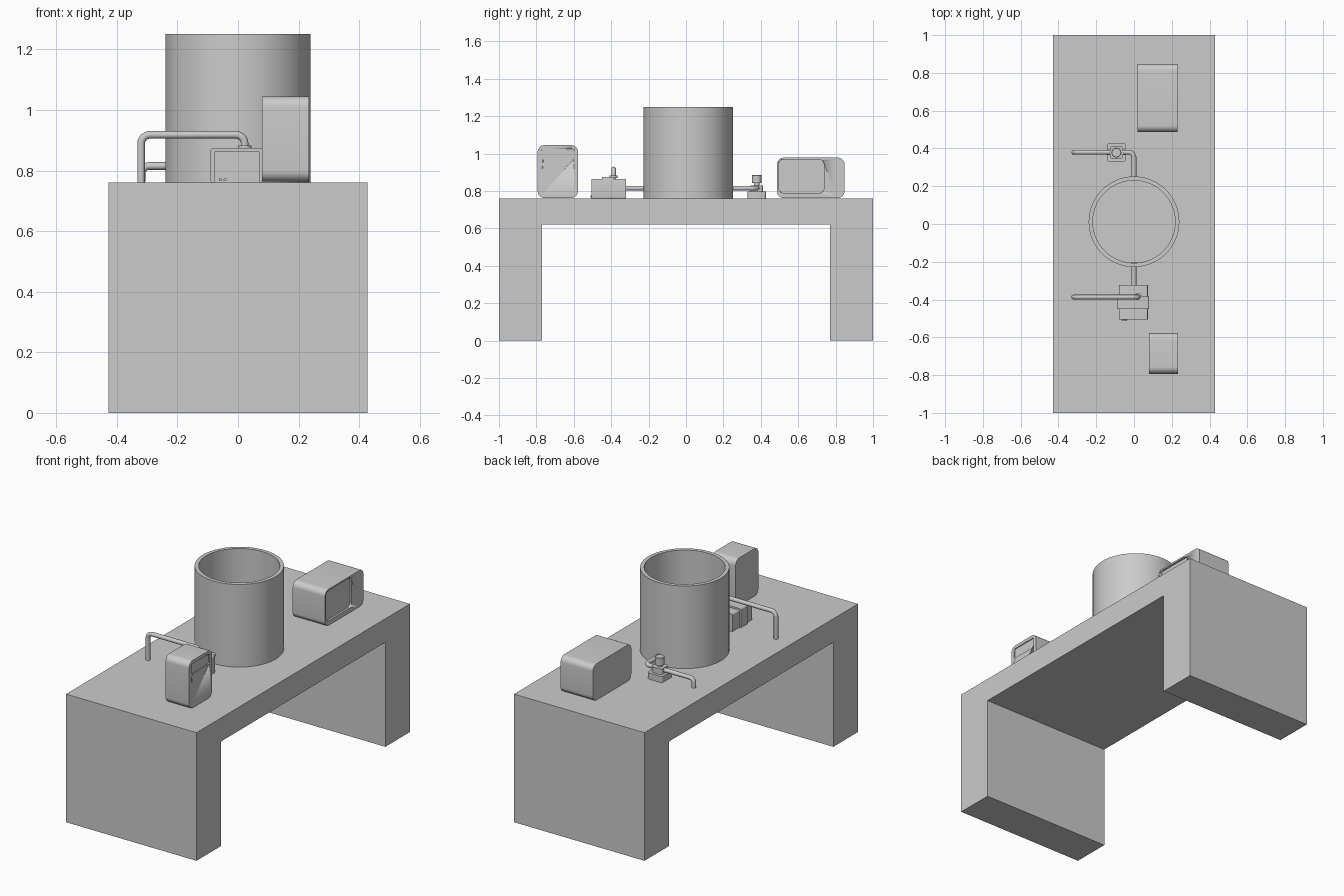
import bpy, bmesh, math
from mathutils import Vector

if "Cube" in bpy.data.objects:
    bpy.data.objects.remove(bpy.data.objects["Cube"])


def finish(name, bm, smooth=True):
    bmesh.ops.recalc_face_normals(bm, faces=bm.faces)
    me = bpy.data.meshes.new(name)
    bm.to_mesh(me)
    bm.free()
    ob = bpy.data.objects.new(name, me)
    bpy.context.collection.objects.link(ob)
    bpy.ops.object.select_all(action='DESELECT')
    ob.select_set(True)
    bpy.context.view_layer.objects.active = ob
    if smooth:
        bpy.ops.object.shade_smooth_by_angle(angle=math.radians(35))
    return ob


def prism(name, pts, axis, lo, hi, smooth=True):
    """Extrude a 2D outline along x, y or z."""
    put = {'x': lambda a, b, c: (c, a, b), 'y': lambda a, b, c: (a, c, b),
           'z': lambda a, b, c: (a, b, c)}[axis]
    bm = bmesh.new()
    face = bm.faces.new([bm.verts.new(put(a, b, lo)) for a, b in pts])
    ext = bmesh.ops.extrude_face_region(bm, geom=[face])
    verts = [g for g in ext['geom'] if isinstance(g, bmesh.types.BMVert)]
    bmesh.ops.translate(bm, verts=verts, vec=Vector(put(0, 0, hi - lo)))
    return finish(name, bm, smooth)


def rounded(a0, a1, b0, b1, r, seg=8):
    """Rounded rectangle outline."""
    pts = []
    for k, (a, b) in enumerate([(a1 - r, b1 - r), (a0 + r, b1 - r),
                                (a0 + r, b0 + r), (a1 - r, b0 + r)]):
        for i in range(seg + 1):
            t = math.pi / 2 * (k + i / seg)
            pts.append((a + r * math.cos(t), b + r * math.sin(t)))
    return pts


def lathe(name, profile, cx, cy, seg=64):
    """Revolve an (r, z) profile around a vertical axis."""
    bm = bmesh.new()
    vs = [bm.verts.new((cx + r, cy, z)) for r, z in profile]
    es = [bm.edges.new(p) for p in zip(vs, vs[1:])]
    bmesh.ops.spin(bm, geom=vs + es, cent=(cx, cy, 0), axis=(0, 0, 1),
                   angle=2 * math.pi, steps=seg)
    bmesh.ops.remove_doubles(bm, verts=bm.verts, dist=1e-5)
    return finish(name, bm)


def pipe(name, path, r=0.0125, bend=0.03):
    """Round pipe along a path, with its inner corners filleted."""
    p = [Vector(q) for q in path]
    pts = [p[0]]
    for a, b, c in zip(p, p[1:], p[2:]):
        u, w = (a - b).normalized(), (c - b).normalized()
        o = b + (u + w) * bend
        for i in range(9):
            t = math.pi / 2 * i / 8
            pts.append(o - w * bend * math.cos(t) - u * bend * math.sin(t))
    pts.append(p[-1])
    cu = bpy.data.curves.new(name, 'CURVE')
    cu.dimensions = '3D'
    cu.bevel_depth, cu.bevel_resolution, cu.use_fill_caps = r, 4, True
    sp = cu.splines.new('POLY')
    sp.points.add(len(pts) - 1)
    for s, q in zip(sp.points, pts):
        s.co = (*q, 1)
    ob = bpy.data.objects.new(name, cu)
    bpy.context.collection.objects.link(ob)
    return ob


def recess(ob, outline, lo, hi):
    """Sink a panel into the +x face of a housing."""
    cutter = prism("cutter", outline, 'x', lo, hi)
    cutter.hide_render = True
    mod = ob.modifiers.new("recess", 'BOOLEAN')
    mod.operation, mod.object, mod.solver = 'DIFFERENCE', cutter, 'EXACT'
    bpy.context.view_layer.objects.active = ob
    bpy.ops.object.modifier_apply(modifier=mod.name)
    bpy.data.objects.remove(cutter)


# Bench: an upside-down U extruded across x
prism("bench", [(-1, 0), (-0.77, 0), (-0.77, 0.62), (0.77, 0.62), (0.77, 0),
                (1, 0), (1, 0.76), (-1, 0.76)], 'x', -0.428, 0.428, False)

# Open tank
lathe("tank", [(0, 0.76), (0.24, 0.76), (0.24, 1.25), (0.218, 1.25),
               (0.218, 0.78), (0, 0.78)], 0, 0.012)

# Small control box with a narrow display
small = prism("control_box", rounded(-0.793, -0.578, 0.763, 1.045, 0.036),
              'x', 0.08, 0.234)
recess(small, rounded(-0.77, -0.60, 0.965, 1.025, 0.012), 0.228, 0.3)

# Large monitor box with a screen
large = prism("monitor_box", rounded(0.487, 0.847, 0.763, 0.978, 0.034),
              'x', 0.018, 0.23)
recess(large, rounded(0.497, 0.737, 0.79, 0.968, 0.024), 0.218, 0.3)

# Pump: three stacked blocks with tiny buttons on the front
for name, x0, x1, y0, y1, top in [
        ("pump_front", -0.08, 0.073, -0.505, -0.45, 0.865),
        ("pump_middle", -0.09, 0.08, -0.45, -0.385, 0.875),
        ("pump_back", -0.08, 0.073, -0.385, -0.322, 0.865)]:
    prism(name, rounded(x0, x1, 0.758, top, 0.008, 4), 'y', y0, y1)
for x in (-0.058, -0.043):
    prism("pump_button", rounded(x - 0.005, x + 0.005, 0.765, 0.775, 0.0049, 4),
          'y', -0.511, -0.504)

# Pump pipes
pipe("pump_inlet", [(0, -0.2, 0.815), (0, -0.33, 0.815)])
pipe("pump_outlet", [(0.022, -0.387, 0.86), (0.022, -0.387, 0.918),
                     (-0.32, -0.387, 0.918), (-0.32, -0.387, 0.758)])
lathe("outlet_collar", [(0, 0.87), (0.022, 0.87), (0.022, 0.882), (0, 0.882)],
      0.022, -0.387, 24)

# Valve: square base, narrower body, round knob
vx, vy = -0.093, 0.378
for name, h, z0, z1 in [("valve_base", 0.05, 0.758, 0.797),
                        ("valve_body", 0.034, 0.797, 0.83)]:
    prism(name, rounded(vx - h, vx + h, vy - h, vy + h, 0.014, 4), 'z', z0, z1)
lathe("valve_knob", [(0, 0.83), (0.015, 0.83), (0.015, 0.842), (0.026, 0.842),
                     (0.026, 0.883), (0.023, 0.886), (0, 0.886)], vx, vy, 24)

# Valve pipes
pipe("valve_inlet", [(0, 0.23, 0.815), (0, 0.38, 0.815), (-0.09, 0.38, 0.815)])
pipe("valve_outlet", [(-0.09, 0.38, 0.815), (-0.318, 0.38, 0.815),
                      (-0.318, 0.38, 0.763)], bend=0.025)
